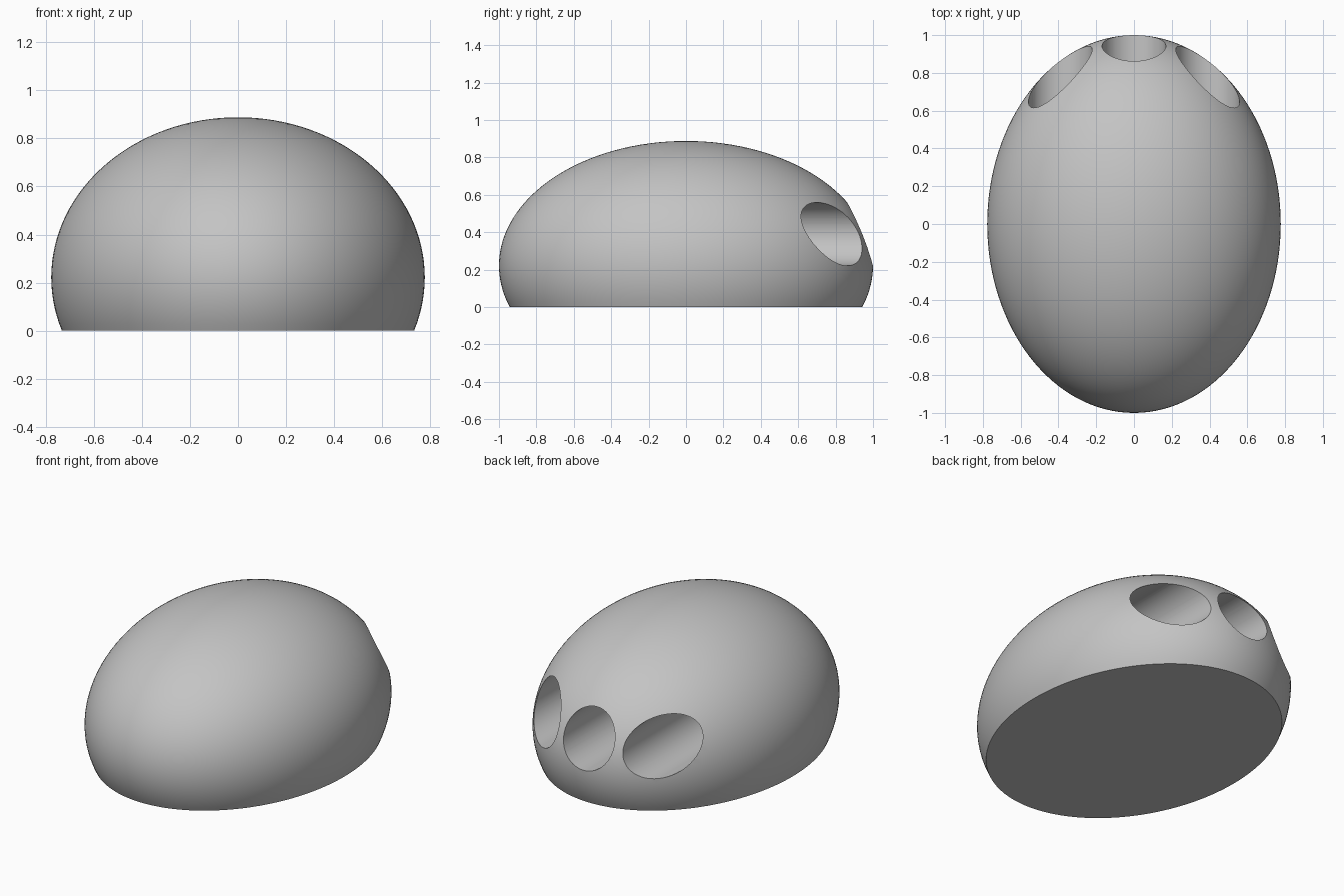
import bpy, bmesh, math
from mathutils import Matrix

cube = bpy.data.objects.get("Cube")
if cube:
    bpy.data.objects.remove(cube, do_unlink=True)

CENTRE_Z = 0.222
RADII = (0.777, 1.0, 0.666)
HOLE_RADIUS, HOLE_Z, HOLE_SPACING = 0.169, 0.39, 0.39
HOLE_FLOOR_Y, HOLE_END_Y = 0.0, 1.2

grey = bpy.data.materials.new("plain grey")
grey.use_nodes = True
colour = (0.55, 0.55, 0.55, 1)
grey.diffuse_color = colour
grey.node_tree.nodes["Principled BSDF"].inputs["Base Color"].default_value = colour


def add_object(name, bm):
    mesh = bpy.data.meshes.new(name)
    bm.to_mesh(mesh)
    bm.free()
    mesh.materials.append(grey)
    obj = bpy.data.objects.new(name, mesh)
    bpy.context.collection.objects.link(obj)
    return obj


# Domed body: an ellipsoid sliced flat at the ground
bm = bmesh.new()
bmesh.ops.create_uvsphere(bm, u_segments=128, v_segments=64, radius=1)
bmesh.ops.transform(bm, verts=bm.verts,
                    matrix=Matrix.Translation((0, 0, CENTRE_Z)) @ Matrix.Diagonal((*RADII, 1)))
cut = bmesh.ops.bisect_plane(bm, geom=bm.verts[:] + bm.edges[:] + bm.faces[:],
                             plane_co=(0, 0, 0), plane_no=(0, 0, 1), clear_inner=True)
rim = [e for e in cut["geom_cut"] if isinstance(e, bmesh.types.BMEdge)]
bmesh.ops.contextual_create(bm, geom=rim)
bmesh.ops.recalc_face_normals(bm, faces=bm.faces)
body = add_object("domed_body", bm)

# Three parallel round holes bored into the back
bpy.context.view_layer.objects.active = body
body.select_set(True)
for i in (-1, 0, 1):
    bm = bmesh.new()
    place = Matrix.Translation((i * HOLE_SPACING, (HOLE_FLOOR_Y + HOLE_END_Y) / 2, HOLE_Z))
    bmesh.ops.create_cone(bm, cap_ends=True, segments=96, radius1=HOLE_RADIUS,
                          radius2=HOLE_RADIUS, depth=HOLE_END_Y - HOLE_FLOOR_Y,
                          matrix=place @ Matrix.Rotation(math.pi / 2, 4, "X"))
    cutter = add_object("hole_cutter", bm)
    cutter.hide_render = True
    mod = body.modifiers.new("bored_hole", "BOOLEAN")
    mod.operation = "DIFFERENCE"
    mod.solver = "EXACT"
    mod.object = cutter
    bpy.ops.object.modifier_apply(modifier=mod.name)
    bpy.data.objects.remove(cutter, do_unlink=True)

bpy.ops.object.shade_smooth_by_angle(angle=math.radians(25))
